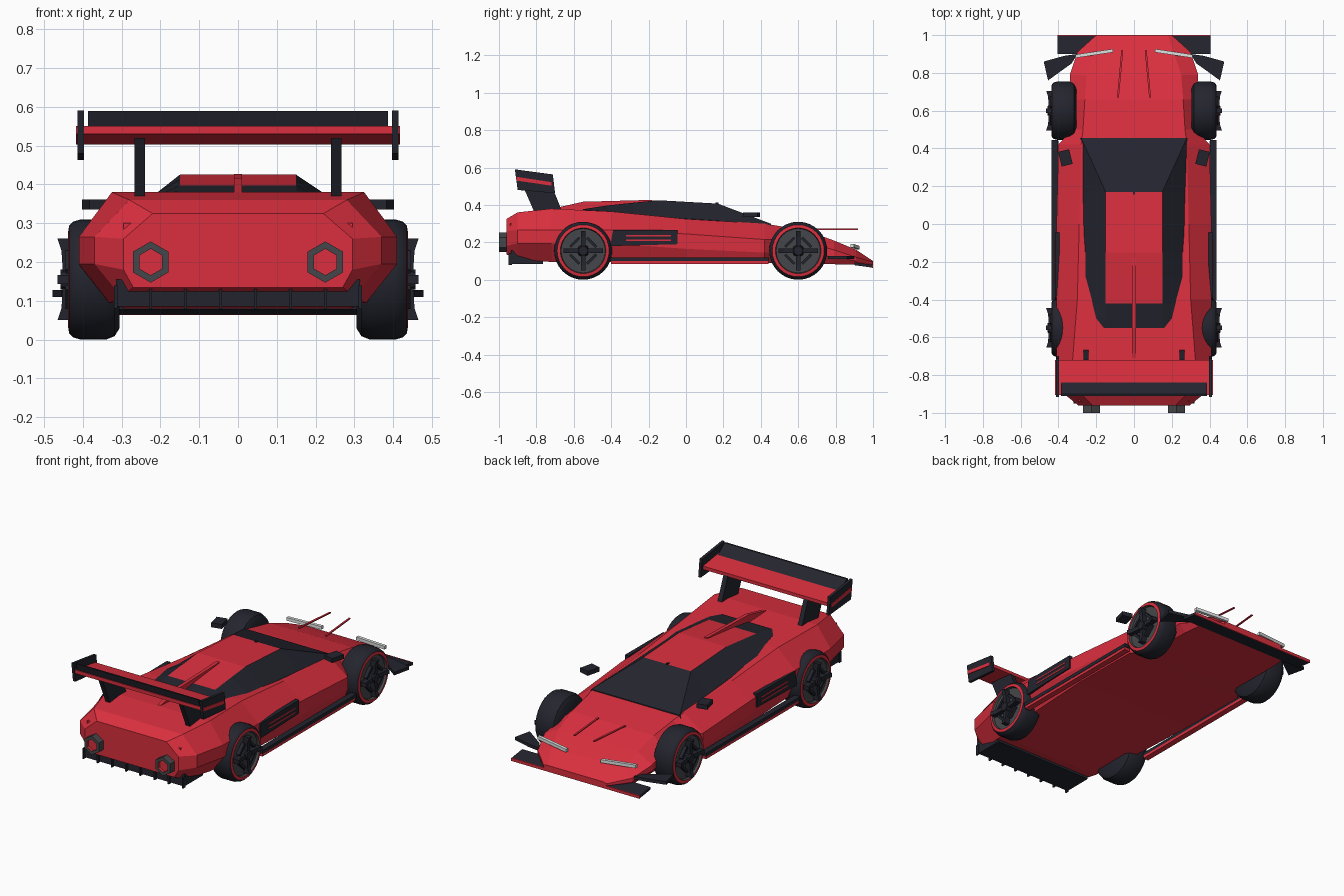
import bpy, bmesh, math
from mathutils import Matrix, Vector

if "Cube" in bpy.data.objects:
    bpy.data.objects.remove(bpy.data.objects["Cube"])


def material(name, rgb):
    m = bpy.data.materials.new(name)
    m.diffuse_color = (*rgb, 1)
    m.use_nodes = True
    m.node_tree.nodes["Principled BSDF"].inputs["Base Color"].default_value = m.diffuse_color
    return m


RED = material("red paint", (0.70, 0.028, 0.048))
DARK = material("dark trim", (0.017, 0.018, 0.027))
GREY = material("grey metal", (0.06, 0.062, 0.068))
WHITE = material("white lamp", (0.75, 0.76, 0.76))


def finish(name, bm, mats, smooth=False):
    bmesh.ops.recalc_face_normals(bm, faces=bm.faces)
    me = bpy.data.meshes.new(name)
    bm.to_mesh(me)
    bm.free()
    for m in mats:
        me.materials.append(m)
    ob = bpy.data.objects.new(name, me)
    bpy.context.collection.objects.link(ob)
    if smooth:
        bpy.context.view_layer.objects.active = ob
        ob.select_set(True)
        bpy.ops.object.shade_smooth_by_angle(angle=math.radians(35))
        ob.select_set(False)
    return ob


def loft(name, rings, mats, rule=None, smooth=False, cap=True):
    """Skin closed rings of equal length; rule(ring, side) picks a material."""
    bm = bmesh.new()
    rows = [[bm.verts.new(p) for p in r] for r in rings]
    n = len(rows[0])
    for i in range(len(rows) - 1):
        for j in range(n):
            k = (j + 1) % n
            f = bm.faces.new((rows[i][j], rows[i][k], rows[i + 1][k], rows[i + 1][j]))
            f.material_index = rule(i, j) if rule else 0
    if cap:
        bm.faces.new(rows[0])
        bm.faces.new(rows[-1]).material_index = rule(len(rows) - 2, 0) if rule else 0
    return finish(name, bm, mats, smooth)


def box(name, centre, size, mat, rot=None):
    bm = bmesh.new()
    m = Matrix.Translation(centre)
    if rot:
        m = m @ Matrix.Rotation(math.radians(rot[1]), 4, rot[0])
    bmesh.ops.create_cube(bm, size=1, matrix=m @ Matrix.Diagonal((*size, 1)))
    return finish(name, bm, [mat])


def side_plate(name, x0, x1, yz, mat):
    return loft(name, [[(x, y, z) for y, z in yz] for x in (x0, x1)], [mat])


def flat_plate(name, xy, z0, z1, mat):
    return loft(name, [[(x, y, z) for x, y in xy] for z in (z0, z1)], [mat])


# Body shell: y, floor z, floor half width, side half width, side low z, side high z, deck half width, deck z
SECTIONS = [
    (-0.96, .14, .27, .295, .185, .265, .22, .33),
    (-0.90, .115, .30, .37, .20, .27, .28, .365),
    (-0.72, .10, .33, .41, .20, .27, .325, .385),
    (-0.40, .10, .36, .41, .20, .27, .30, .37),
    (0.0, .10, .38, .41, .17, .25, .29, .33),
    (0.42, .095, .38, .40, .15, .22, .28, .305),
    (0.50, .092, .30, .33, .15, .22, .27, .292),
    (0.66, .09, .30, .33, .14, .20, .26, .262),
    (0.79, .088, .30, .34, .13, .165, .25, .215),
    (0.91, .085, .29, .30, .105, .125, .21, .165),
    (1.0, .083, .19, .20, .09, .10, .18, .105),
]
rings = []
for y, zb, wb, ws, zl, zh, wt, zt in SECTIONS:
    half = [(wb, zb), (ws, zl), (ws, zh), (wt, zt)]
    rings.append([(x, y, z) for x, z in half] + [(-x, y, z) for x, z in reversed(half)])
loft("body", rings, [RED])

# Cabin glass: y, sill half width, sill z, top half width, top z
GLASS = [
    (-0.55, .16, .374, .155, .382),
    (-0.50, .20, .37, .15, .390),
    (-0.42, .22, .365, .15, .402),
    (-0.28, .26, .35, .15, .417),
    (-0.15, .263, .335, .15, .430),
    (0.17, .27, .315, .15, .412),
    (0.455, .285, .285, .28, .304),
]
loft("cabin", [[(a, y, z - .03), (a, y, z + .006), (b, y, t), (-b, y, t), (-a, y, z + .006), (-a, y, z - .03)]
               for y, a, z, b, t in GLASS], [DARK, RED],
     rule=lambda i, j: 1 if j == 2 and 2 <= i <= 4 else 0)

# Spine fin, hood blades
side_plate("spine_fin", -.01, .01, [(-.18, .425), (-.18, .432), (-.55, .422), (-.71, .386), (-.71, .37), (-.4, .37)], RED)
box("roof_aerial", (0, .165, .412), (.01, .015, .012), DARK)

for s in (-1, 1):
    flat_plate("hood_blade", [(s * .08, .67), (s * .09, .67), (s * .067, .92), (s * .057, .92)], .272, .278, RED)
    # Headlight strip
    loft("headlight", [[(s * x, y - .009, z - .012), (s * x, y + .009, z - .012), (s * x, y + .009, z + .006),
                        (s * x, y - .009, z + .006)] for x, y, z in ((.11, .918, .18), (.31, .888, .19))], [WHITE])
    # Mirror
    box("mirror", (s * .363, .35, .353), (.06, .08, .025), DARK, ('Z', s * -14))
    # Nose canard
    flat_plate("canard", [(s * .33, .85), (s * .40, .80), (s * .455, .76), (s * .478, .86), (s * .37, .89), (s * .30, .90)],
               .115, .133, DARK)
    # Side skirt with dark upper strip
    box("skirt_base", (s * .418, .02, .097), (.034, .84, .016), RED)
    box("skirt_strip", (s * .42, .02, .115), (.034, .85, .02), DARK)
    # Side vent with red slats
    side_plate("vent", s * .395, s * .418, [(-.405, .185), (-.045, .195), (-.045, .272), (-.39, .27)], DARK)
    for z in (.216, .24):
        box("vent_slat", (s * .416, -.2, z), (.009, .24, .007), RED)

    # Hexagonal tail lamps
    def hexagon(r, y):
        return [(s * .225 + r * math.sin(k * math.pi / 3), y, .205 + r * math.cos(k * math.pi / 3)) for k in range(6)]
    loft("tail_lamp", [hexagon(.053, -.93), hexagon(.053, -1.0), hexagon(.034, -1.0), hexagon(.034, -.985)],
         [GREY, RED], rule=lambda i, j: 1 if i == 2 else 0)
    box("tail_marker", (s * .27, -.925, .296), (.05, .03, .018), RED)

    # Wing supports and end plates
    side_plate("wing_strut", s * .24, s * .267, [(-.66, .365), (-.81, .365), (-.88, .525), (-.72, .512)], DARK)
    side_plate("wing_end_plate", s * .397, s * .413, [(-.90, .485), (-.915, .595), (-.712, .568), (-.70, .468)], DARK)

    # Wheels: lathed tyre, red rim ring, grey disc
    for label, y in (("rear", -.55), ("front", .60)):
        profile = [(.305, .02), (.305, .125), (.318, .146), (.34, .155), (.405, .155), (.425, .149),
                   (.435, .139), (.438, .122), (.425, .118), (.425, .004)]
        loft(label + "_wheel", [[(s * x, y + r * math.cos(a), .16 + r * math.sin(a))
                                 for a in (k * math.tau / 32 for k in range(32))] for x, r in profile],
             [DARK, RED, GREY], rule=lambda i, j: 1 if i == 6 else 2 if i > 6 else 0, smooth=True)
        for k in range(4):
            a = k * math.pi / 2
            d, t = Vector((0, math.cos(a), math.sin(a))), Vector((0, -math.sin(a), math.cos(a)))
            o = Vector((0, y, .16))
            # Spoke blade flaring outward to the tip
            loft(label + "_spoke", [[o + d * r + t * w + Vector((s * x, 0, 0)) for x, w in
                                     ((x0, -.012), (x1, -.012), (x1, .012), (x0, .012))]
                                    for r, x0, x1 in ((0, .425, .45), (.075, .425, .455), (.105, .43, .465))], [DARK])
            box(label + "_spoke_bar", o + (d + t) * .045 + Vector((s * .435, 0, 0)), (.02, .07, .014), DARK,
                ('X', 45 + 90 * (k + 1)))
        loft(label + "_hub", [[(s * x, y + r * math.cos(k * math.pi / 4), .16 + r * math.sin(k * math.pi / 4))
                               for k in range(8)] for x, r in ((.42, .035), (.458, .025))], [DARK])

# Rear wing
side_plate("wing_blade", -.417, .417, [(-.72, .508), (-.905, .535), (-.905, .555), (-.72, .527)], RED)
side_plate("wing_flap", -.387, .387, [(-.84, .548), (-.90, .555), (-.91, .594), (-.90, .594)], DARK)

# Rear diffuser with fins
box("diffuser", (0, -.85, .125), (.63, .17, .07), DARK)
for k in range(8):
    box("diffuser_fin", (-.315 + k * .09, -.94, .115), (.008, .02, .06), DARK)

# Front splitter with red leading lip
side_plate("splitter", -.405, .405, [(.90, .083), (.995, .070), (.995, .085), (.90, .098)], DARK)
side_plate("splitter_lip", -.405, .405, [(.995, .069), (1.0, .069), (1.0, .086), (.995, .086)], RED)

# Ground the wheels
for ob in bpy.context.collection.objects:
    ob.location.z -= .005
